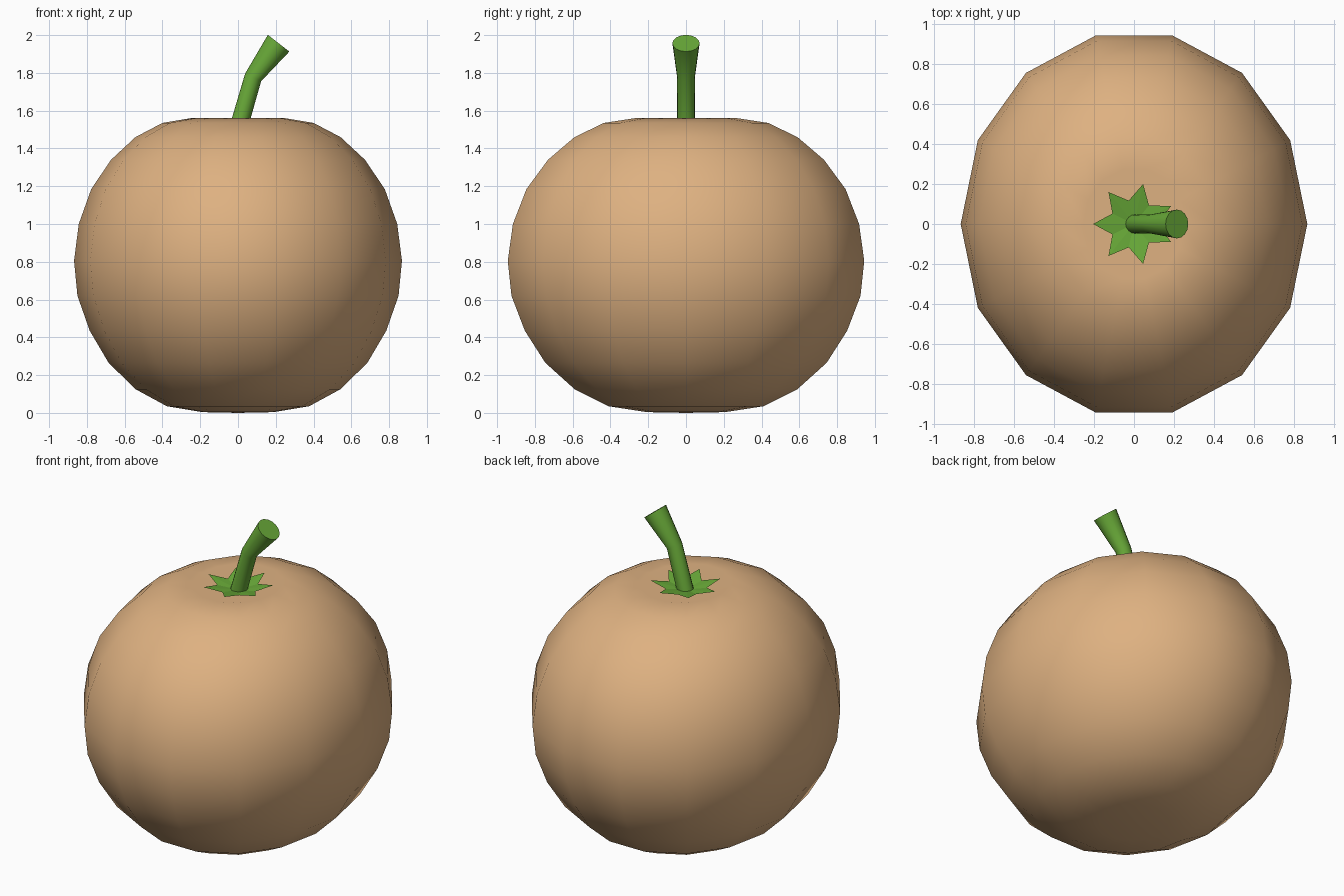
import bpy, bmesh
from math import sin, cos, pi, atan2
from mathutils import Vector

if "Cube" in bpy.data.objects:
    bpy.data.objects.remove(bpy.data.objects["Cube"])


def material(name, color):
    m = bpy.data.materials.new(name)
    m.diffuse_color = (*color, 1)
    m.use_nodes = True
    m.node_tree.nodes["Principled BSDF"].inputs["Base Color"].default_value = m.diffuse_color
    return m


def finish(name, bm, mat, smooth=None):
    bmesh.ops.recalc_face_normals(bm, faces=bm.faces)
    me = bpy.data.meshes.new(name)
    bm.to_mesh(me)
    bm.free()
    me.materials.append(mat)
    ob = bpy.data.objects.new(name, me)
    bpy.context.collection.objects.link(ob)
    if smooth:
        bpy.ops.object.select_all(action='DESELECT')
        ob.select_set(True)
        bpy.context.view_layer.objects.active = ob
        bpy.ops.object.shade_smooth_by_angle(angle=smooth)
    return ob


def bridge(bm, a, b):
    n = len(a)
    for i in range(n):
        bm.faces.new((a[i], a[(i + 1) % n], b[(i + 1) % n], b[i]))


def fan(bm, ring, point):
    tip = bm.verts.new(point)
    for i in range(len(ring)):
        bm.faces.new((ring[i], ring[(i + 1) % len(ring)], tip))


tan = material("fruit_skin", (0.73, 0.44, 0.22))
green = material("stem_green", (0.14, 0.40, 0.04))

# Fruit: 14-sided squashed sphere with a dimpled top, deeper than wide
SIDES, DEPTH = 14, 1.115
profile = [(0.19, 0.004), (0.376, 0.035), (0.542, 0.125), (0.685, 0.265),
           (0.785, 0.435), (0.85, 0.62), (0.868, 0.805), (0.843, 1.0),
           (0.777, 1.185), (0.672, 1.34), (0.543, 1.46), (0.4, 1.535),
           (0.25, 1.56)]
bm = bmesh.new()
rings = [[bm.verts.new((r * cos(2 * pi * i / SIDES),
                        r * DEPTH * sin(2 * pi * i / SIDES), z))
          for i in range(SIDES)] for r, z in profile]
for a, b in zip(rings, rings[1:]):
    bridge(bm, a, b)
fan(bm, rings[0], (0, 0, 0))
fan(bm, rings[-1], (0, 0, 1.5))
finish("fruit", bm, tan, pi / 3)

# Leaf crown: seven-pointed star curling up towards its tips
bm = bmesh.new()
star = []
for i in range(14):
    r, z = (0.205, 1.562) if i % 2 == 0 else (0.12, 1.54)
    a = pi + i * pi / 7
    star.append(bm.verts.new((r * cos(a), r * sin(a), z)))
fan(bm, star, (0, 0, 1.52))
finish("leaf_crown", bm, green)

# Stem: bent round stalk flaring at the cut end
path = [(0.0, 1.5, 0.048, 0.28), (0.08, 1.776, 0.047, 0.44),
        (0.215, 1.957, 0.072, 0.66)]  # x, z, radius, lean
bm = bmesh.new()
rings = []
for x, z, r, lean in path:
    across = Vector((cos(lean), 0, -sin(lean)))
    rings.append([bm.verts.new(Vector((x, 0, z)) + across * r * cos(t)
                               + Vector((0, r * sin(t), 0)))
                  for t in (2 * pi * i / 16 for i in range(16))])
for a, b in zip(rings, rings[1:]):
    bridge(bm, a, b)
bm.faces.new(rings[0])
bm.faces.new(rings[-1])
finish("stem", bm, green, pi / 4)
